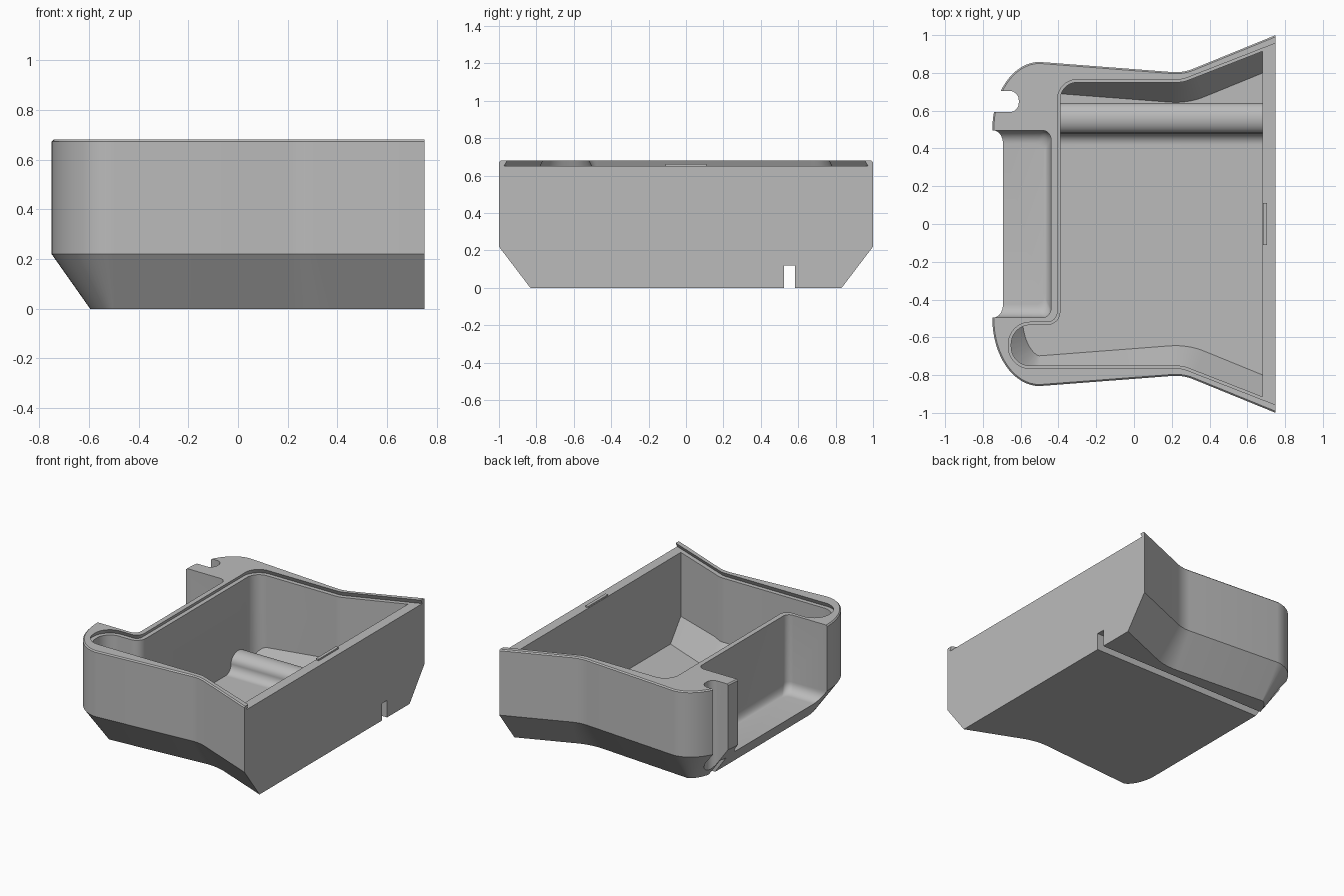
import bpy, bmesh, math
from mathutils import Vector

if "Cube" in bpy.data.objects:
    bpy.data.objects.remove(bpy.data.objects["Cube"], do_unlink=True)

grey = bpy.data.materials.new("plain_grey")
grey.use_nodes = True
colour = (0.5, 0.5, 0.5, 1)
grey.diffuse_color = colour
grey.node_tree.nodes["Principled BSDF"].inputs["Base Color"].default_value = colour


def rounded(corners, steps=10):
    """Closed outline from (x, y, radius) corners with circular fillets."""
    out = []
    for i, (x, y, r) in enumerate(corners):
        p = Vector((x, y))
        if not r:
            out.append(p)
            continue
        a = (Vector(corners[i - 1][:2]) - p).normalized()
        b = (Vector(corners[(i + 1) % len(corners)][:2]) - p).normalized()
        half = a.angle(b) / 2
        t, w = r / math.tan(half), math.sin(half)
        for k in range(steps + 1):
            s = k / steps
            u, m, v = (1 - s) ** 2, 2 * w * s * (1 - s), s * s
            out.append(p + (a * t * u + b * t * v) / (u + m + v))
    return out


def inset(pts, dist):
    """Move an anticlockwise outline inward, keeping its flat +x end in place."""
    end = max(p.x for p in pts)
    n = len(pts)
    edges = []
    for i in range(n):
        p, q = pts[i], pts[(i + 1) % n]
        e = (q - p).normalized()
        on_end = abs(p.x - end) < 1e-5 and abs(q.x - end) < 1e-5
        edges.append((Vector((-e.y, e.x)), 0 if on_end else dist))
    out = []
    for i, p in enumerate(pts):
        (a, da), (b, db) = edges[i - 1], edges[i]
        det = a.x * b.y - a.y * b.x
        if abs(det) < 1e-4:
            out.append(p + b * db)
        else:
            out.append(p + Vector((da * b.y - db * a.y, db * a.x - da * b.x)) / det)
    return out


def loft(name, levels, to3d=lambda p, h: (p.x, p.y, h)):
    """Solid through outlines given as (height, points)."""
    bm = bmesh.new()
    rings = [[bm.verts.new(to3d(p, h)) for p in pts] for h, pts in levels]
    n = len(rings[0])
    for lo, hi in zip(rings, rings[1:]):
        for i in range(n):
            j = (i + 1) % n
            bm.faces.new((lo[i], lo[j], hi[j], hi[i]))
    bm.faces.new(rings[0][::-1])
    bm.faces.new(rings[-1])
    bmesh.ops.recalc_face_normals(bm, faces=bm.faces)
    me = bpy.data.meshes.new(name)
    bm.to_mesh(me)
    bm.free()
    me.materials.append(grey)
    ob = bpy.data.objects.new(name, me)
    bpy.context.collection.objects.link(ob)
    return ob


def box(name, x0, x1, y0, y1, z0, z1):
    pts = rounded([(x0, y0, 0), (x1, y0, 0), (x1, y1, 0), (x0, y1, 0)])
    return loft(name, [(z0, pts), (z1, pts)])


def combine(target, tool, operation):
    mod = target.modifiers.new(operation, "BOOLEAN")
    mod.operation, mod.solver, mod.object = operation, "EXACT", tool
    with bpy.context.temp_override(object=target, active_object=target):
        bpy.ops.object.modifier_apply(modifier=mod.name)
    bpy.data.objects.remove(tool, do_unlink=True)


# Outer shell: waisted sides, rounded rear corners, sloped lower skirt
corner = [(-0.5 + 0.25 * math.cos(a), 0.5 + 0.358 * math.sin(a), 0)
          for a in (math.pi / 2 * (1 + k / 16) for k in range(17))]
half = [(0.75, 1, 0), (0.26, 0.8, 0.25)] + corner
outline = rounded(half + [(x, -y, r) for x, y, r in reversed(half)])
SKIRT, SLOPE, WALL, FLOOR = 0.22, 0.155, 0.04, 0.05
tray = loft("tray_body", [(0, inset(outline, SLOPE)), (SKIRT, outline),
                          (0.672, outline), (0.68, inset(outline, 0.008))])

# Main cavity: rim outline limited by the sloped inner skirt


def cavity_outline(end):
    y = 0.75 + (end - 0.26) * 0.39
    return rounded([(end, -y, 0), (end, y, 0), (0.26, 0.75, 0.15),
                    (-0.39, 0.75, 0.09), (-0.39, -0.535, 0.07),
                    (-0.65, -0.535, 0.1), (-0.65, -0.75, 0.1), (0.26, -0.75, 0.15)])


low = SLOPE * (1 - FLOOR / SKIRT) + WALL
cavity = loft("cavity_cutter", [(FLOOR, inset(outline, low)),
                                (SKIRT, inset(outline, WALL)),
                                (0.75, inset(outline, WALL))])
rim = cavity_outline(0.68)
combine(cavity, loft("rim_cutter", [(-0.1, rim), (0.8, rim)]), "INTERSECT")
combine(tray, cavity, "DIFFERENCE")

# Undercut channel for a sliding lid, open at the straight end
lid = cavity_outline(1.0)
combine(tray, loft("lid_cutter", [(0.65, inset(lid, -0.03)),
                                  (0.69, inset(lid, -0.01))]), "DIFFERENCE")

# Open recess in the rear side with filleted floor
levels = []
for k in range(9):
    a = math.pi / 2 * k / 8
    f = 1 - math.sin(a)
    x, y = -0.44 - 0.035 * f, 0.495 - 0.07 * f
    levels.append((0.14 + 0.07 * (1 - math.cos(a)),
                   rounded([(-1, -y, 0), (x, -y, 0.045), (x, y, 0.045), (-1, y, 0)])))
levels.append((0.8, levels[-1][1]))
combine(tray, loft("recess_cutter", levels), "DIFFERENCE")

# Upright slot in one rear corner
slot = rounded([(-1, 0.592, 0), (-0.61, 0.592, 0.05), (-0.61, 0.705, 0.05), (-1, 0.705, 0)])
combine(tray, loft("slot_cutter", [(-0.1, slot), (0.8, slot)]), "DIFFERENCE")

# Rounded ridge along the floor, covering the underside groove
arc = [k / 12 * math.pi for k in range(13)]
profile = [Vector((0.41, 0.03)), Vector((0.41, FLOOR))]
profile += [Vector((0.42 + 0.06 * math.sin(a / 2), 0.11 - 0.06 * math.cos(a / 2))) for a in arc]
profile += [Vector((0.56 - 0.08 * math.cos(a), 0.115 + 0.06 * math.sin(a))) for a in arc]
profile.append(Vector((0.64, 0.03)))
ridge = loft("ridge", [(-0.41, profile), (0.71, profile)], lambda p, h: (h, p.x, p.y))
combine(tray, ridge, "UNION")
combine(tray, box("groove_cutter", -1, 1, 0.525, 0.583, -0.1, 0.12), "DIFFERENCE")

# Small catch on the lowered end wall
catch = box("lid_catch", 0.682, 0.704, -0.11, 0.11, 0.64, 0.661)

# Smooth shading with sharp edges kept
bpy.ops.object.select_all(action="DESELECT")
for ob in (tray, catch):
    ob.select_set(True)
bpy.context.view_layer.objects.active = tray
bpy.ops.object.shade_smooth_by_angle(angle=math.radians(25))
